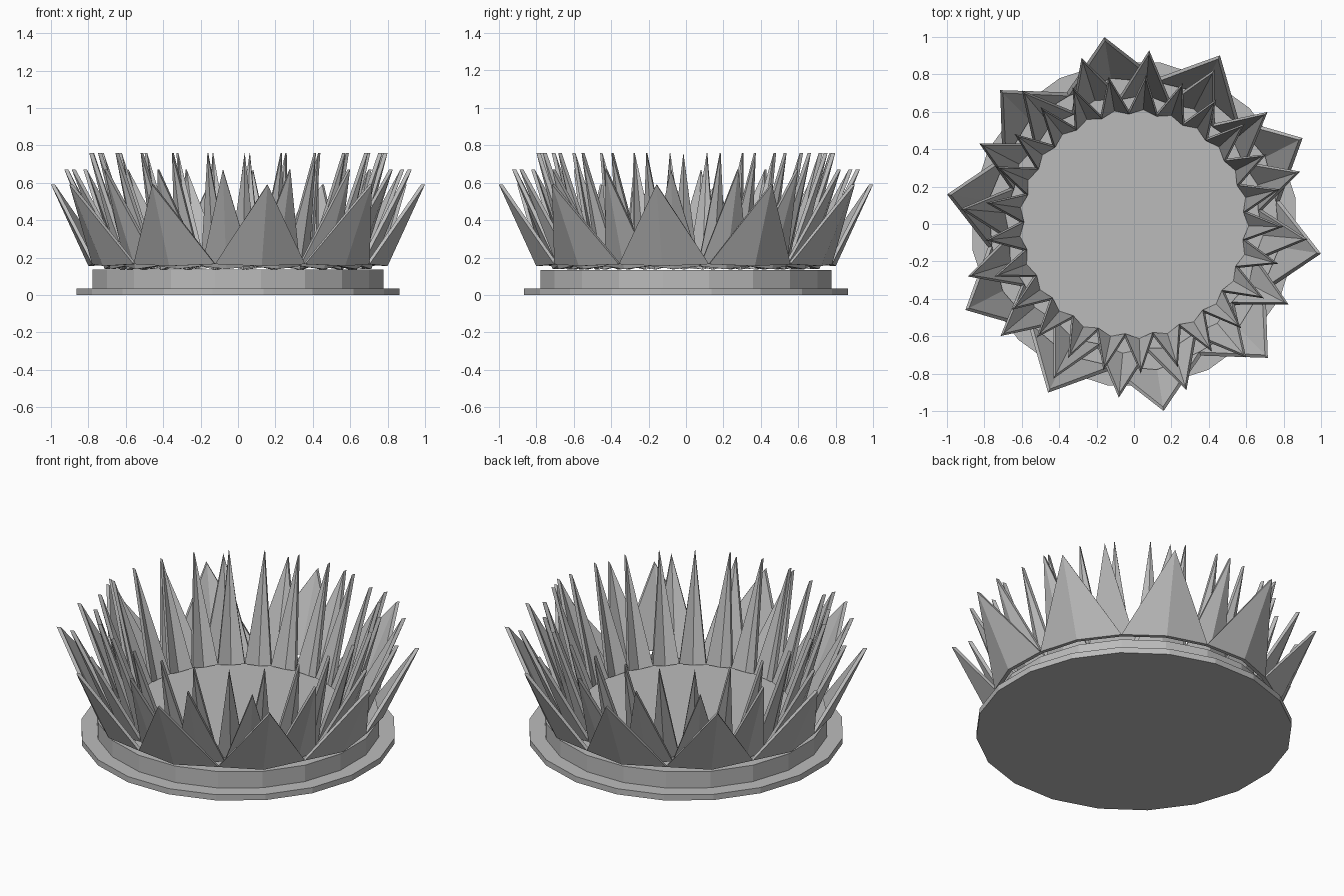
import bpy, bmesh
from math import radians, cos, sin

cube = bpy.data.objects.get("Cube")
if cube:
    bpy.data.objects.remove(cube, do_unlink=True)

grey = bpy.data.materials.new("plain_grey")
grey.use_nodes = True
grey.diffuse_color = (0.5, 0.5, 0.5, 1)
grey.node_tree.nodes["Principled BSDF"].inputs["Base Color"].default_value = (0.5, 0.5, 0.5, 1)


def polar(radius, degrees, z):
    a = radians(degrees)
    return (radius * cos(a), radius * sin(a), z)


def finish(name, bm):
    bmesh.ops.recalc_face_normals(bm, faces=bm.faces[:])
    mesh = bpy.data.meshes.new(name)
    bm.to_mesh(mesh)
    bm.free()
    mesh.materials.append(grey)
    obj = bpy.data.objects.new(name, mesh)
    bpy.context.collection.objects.link(obj)
    return obj


def disc(name, radius, bottom, top, sides=20):
    """Flat-sided drum with a flat edge facing the front."""
    bm = bmesh.new()
    rings = [[bm.verts.new(polar(radius, (i + 0.5) * 360 / sides, z))
              for i in range(sides)] for z in (bottom, top)]
    for ring in rings:
        bm.faces.new(ring)
    for i in range(sides):
        j = (i + 1) % sides
        bm.faces.new((rings[0][i], rings[0][j], rings[1][j], rings[1][i]))
    return finish(name, bm)


def petal_ring(name, count, start, corner, middle, tip, thickness):
    """Ring of folded pointed petals; corner, middle and tip are (radius, z)."""
    bm = bmesh.new()
    half = 180 / count
    for k in range(count):
        a = start + k * 2 * half
        outline = ((corner, a - half), (middle, a), (corner, a + half), (tip, a))
        outer, inner = [[bm.verts.new(polar(p[0] - t, ang, p[1]))
                         for p, ang in outline] for t in (0, thickness)]
        # Two folded halves on each skin
        for skin in (outer, inner):
            bm.faces.new((skin[0], skin[1], skin[3]))
            bm.faces.new((skin[1], skin[2], skin[3]))
        # Rim joining the skins
        for i in range(4):
            j = (i + 1) % 4
            bm.faces.new((outer[i], outer[j], inner[j], inner[i]))
    return finish(name, bm)


# Stepped stand
disc("base_plate", 0.875, 0, 0.035)
disc("base_drum", 0.787, 0.035, 0.135)

# Three rings of petals
petal_ring("outer_petals", 10, -9, (0.79, 0.165), (0.81, 0.155), (1.012, 0.59), 0.022)
petal_ring("middle_petals", 16, -5, (0.69, 0.155), (0.715, 0.138), (0.932, 0.67), 0.022)
petal_ring("inner_petals", 25, -1, (0.61, 0.155), (0.635, 0.136), (0.80, 0.76), 0.022)
